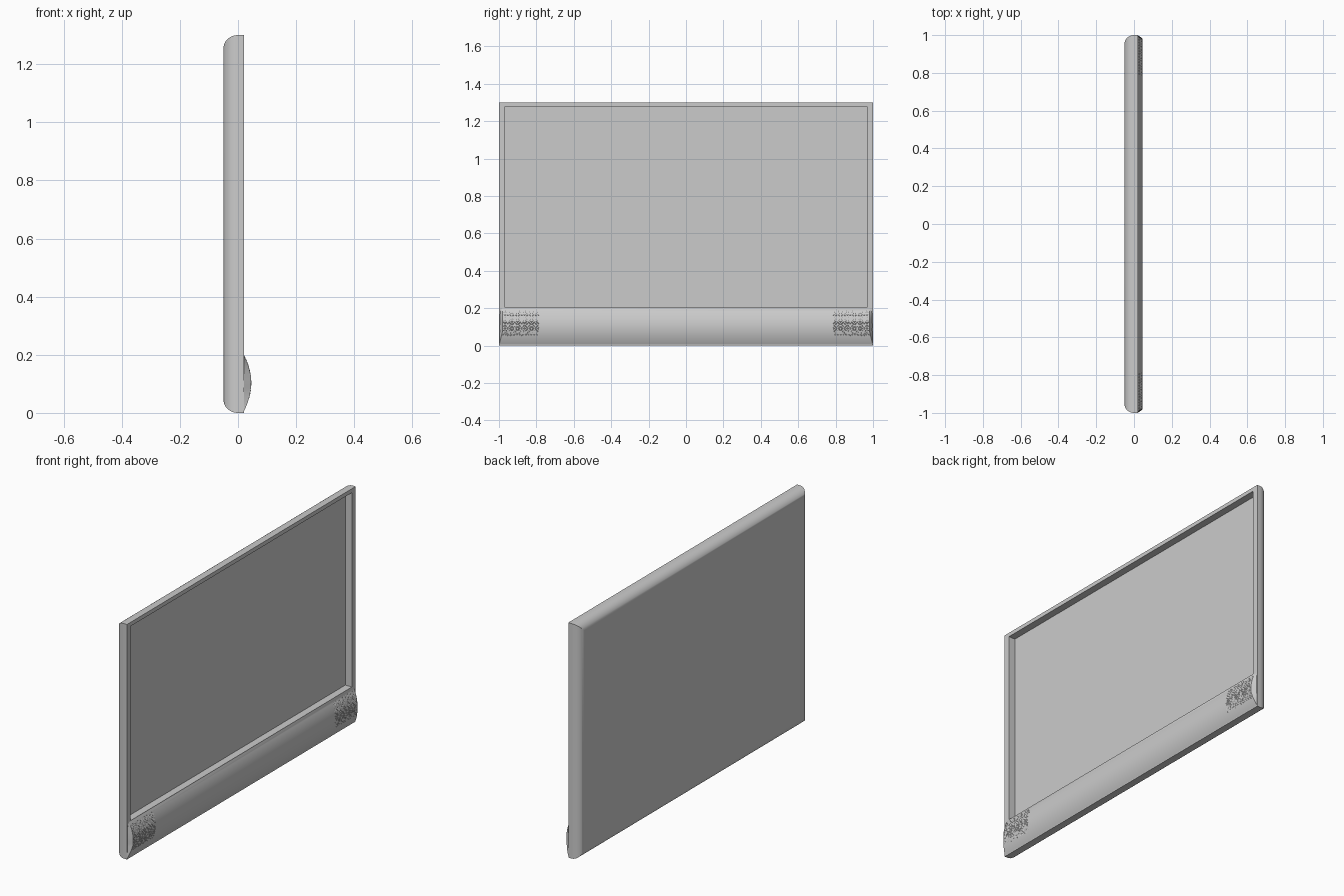
import bpy, bmesh, math

if "Cube" in bpy.data.objects:
    bpy.data.objects.remove(bpy.data.objects["Cube"])

grey = bpy.data.materials.new("light_grey")
grey.diffuse_color = (0.6, 0.6, 0.6, 1)
grey.use_nodes = True
grey.node_tree.nodes["Principled BSDF"].inputs["Base Color"].default_value = grey.diffuse_color


def finish(bm, name, angle=30):
    bmesh.ops.recalc_face_normals(bm, faces=bm.faces)
    me = bpy.data.meshes.new(name)
    bm.to_mesh(me)
    bm.free()
    ob = bpy.data.objects.new(name, me)
    bpy.context.collection.objects.link(ob)
    me.materials.append(grey)
    bpy.ops.object.select_all(action='DESELECT')
    ob.select_set(True)
    bpy.context.view_layer.objects.active = ob
    bpy.ops.object.shade_smooth_by_angle(angle=math.radians(angle))
    return ob


def rect(bm, x, y, z0, z1):
    return [bm.verts.new(p) for p in ((x, -y, z0), (x, y, z0), (x, y, z1), (x, -y, z1))]


# Casing: rounded back edges, flat front rim and recess wall
SCREEN_X = -0.02
bm = bmesh.new()
loops = []
for i in range(11):
    a = math.pi / 2 * i / 10
    inset = 0.045 * (1 - math.sin(a))
    loops.append(rect(bm, -0.05 * math.cos(a), 1 - inset, inset, 1.3 - inset))
loops.append(rect(bm, 0.02, 1.0, 0.0, 1.3))
loops.append(rect(bm, 0.02, 0.967, 0.203, 1.278))
loops.append(rect(bm, SCREEN_X, 0.967, 0.203, 1.278))
for a, b in zip(loops, loops[1:]):
    for k in range(4):
        n = (k + 1) % 4
        bm.faces.new((a[k], a[n], b[n], b[k]))
bm.faces.new(loops[0])
bm.faces.new(loops[-1])
finish(bm, "casing")


# Curved speaker bar along the bottom of the front
def bulge_x(z):
    t = (z - 0.1025) / 0.0975
    return 0.02 + 0.025 * max(0.0, 1 - t * t)


def end_y(z):
    return 1 - 0.02 * min(1.0, z / 0.08)


bm = bmesh.new()
N = 24
rows = []
for i in range(N + 1):
    z = 0.005 + 0.195 * i / N
    x, y = bulge_x(z), end_y(z)
    rows.append([bm.verts.new(p) for p in
                 ((0.015, -0.999, z), (x, -y, z), (x, y, z), (0.015, 0.999, z))])
for a, b in zip(rows, rows[1:]):
    for k in range(4):
        n = (k + 1) % 4
        bm.faces.new((a[k], a[n], b[n], b[k]))
bm.faces.new(rows[0])
bm.faces.new(rows[-1])
finish(bm, "speaker_bar")

# Perforated grilles lying on both ends of the bar
for side, name in ((-1, "speaker_grille_left"), (1, "speaker_grille_right")):
    bm = bmesh.new()
    NY, NZ = 26, 18
    grid = []
    for j in range(NZ + 1):
        z = 0.05 + 0.135 * j / NZ
        y1 = end_y(z) - 0.001
        grid.append([bm.verts.new((bulge_x(z) + 0.0008,
                                   side * (0.785 + (y1 - 0.785) * i / NY), z))
                     for i in range(NY + 1)])
    for j in range(NZ):
        for i in range(NY):
            bm.faces.new((grid[j][i], grid[j][i + 1], grid[j + 1][i + 1], grid[j + 1][i]))
    bmesh.ops.recalc_face_normals(bm, faces=bm.faces)
    bm.normal_update()
    holes = [f for k, f in enumerate(bm.faces) if (k % NY + k // NY) % 2 == 0]
    bmesh.ops.inset_individual(bm, faces=holes, thickness=0.0012, depth=0)
    for f in holes:
        for v in f.verts:
            v.co.x -= 0.0006
    finish(bm, name)
